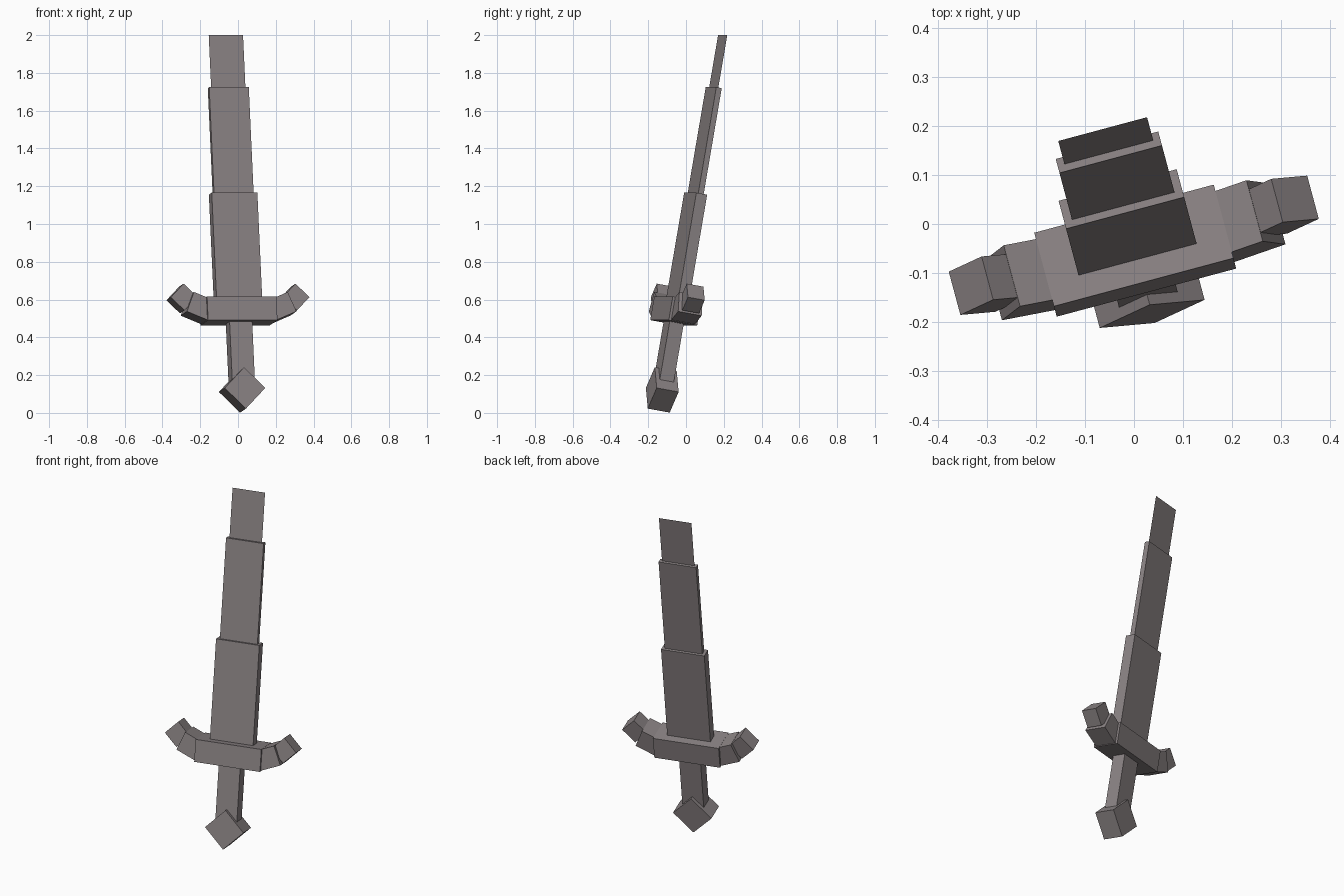
import bpy, bmesh, math
from mathutils import Matrix, Vector

cube = bpy.data.objects.get("Cube")
if cube:
    bpy.data.objects.remove(cube, do_unlink=True)

# Single warm grey material
mat = bpy.data.materials.new("warm_grey")
mat.use_nodes = True
colour = (0.255, 0.226, 0.230, 1)
mat.diffuse_color = colour
mat.node_tree.nodes["Principled BSDF"].inputs["Base Color"].default_value = colour

# Sword frame: origin at the guard centre, turned 15 degrees and leaning back 10
SWORD = (Matrix.Translation((0.0025, -0.0545, 0.54))
         @ Matrix.Rotation(math.radians(15), 4, 'Z')
         @ Matrix.Rotation(math.radians(-10), 4, 'X'))


def finish(name, bm, matrix):
    mesh = bpy.data.meshes.new(name)
    bm.to_mesh(mesh)
    bm.free()
    mesh.materials.append(mat)
    obj = bpy.data.objects.new(name, mesh)
    bpy.context.collection.objects.link(obj)
    obj.matrix_world = matrix
    return obj


def box(name, size, centre, angle=0):
    """Box in the sword frame; angle turns it in the plane of the blade."""
    bm = bmesh.new()
    bmesh.ops.create_cube(bm, size=1)
    bmesh.ops.scale(bm, vec=size, verts=bm.verts)
    place = Matrix.Translation(centre) @ Matrix.Rotation(math.radians(-angle), 4, 'Y')
    return finish(name, bm, SWORD @ place)


def span(name, width, depth, low, high):
    """Upright box between two heights along the sword."""
    return box(name, (width, depth, high - low), (0, 0, (low + high) / 2))


# Stepped blade, with a paper-thin flat tip
span("blade_lower", 0.25, 0.06, 0.0, 0.63)
span("blade_middle", 0.217, 0.03, 0.63, 1.20)
bm = bmesh.new()
bm.faces.new([bm.verts.new(p) for p in
              ((-0.094, 0, 1.20), (0.094, 0, 1.20), (0.094, 0, 1.482), (-0.094, 0, 1.482))])
finish("blade_tip", bm, SWORD)

# Grip and diamond pommel
span("grip", 0.124, 0.078, -0.42, 0.0)
box("pommel", (0.157, 0.122, 0.157), (0, 0, -0.425), 45)

# Guard with two upswept blocks on each side
box("guard_centre", (0.38, 0.158, 0.127), (0, 0, 0))


def arm(name, side, size, end, angle):
    """Block whose outer face is centred on end = (x, z)."""
    a = math.radians(angle)
    x = end[0] - math.cos(a) * size[0] / 2
    z = end[1] - math.sin(a) * size[0] / 2
    box(name, size, (side * x, 0, z), side * angle)


for label, side in (("left", 1), ("right", -1)):
    arm(f"guard_arm_{label}", side, (0.12, 0.131, 0.113), (0.2785, 0.038), 22.5)
    arm(f"guard_end_{label}", side, (0.10, 0.093, 0.103), (0.343, 0.102), 45)
